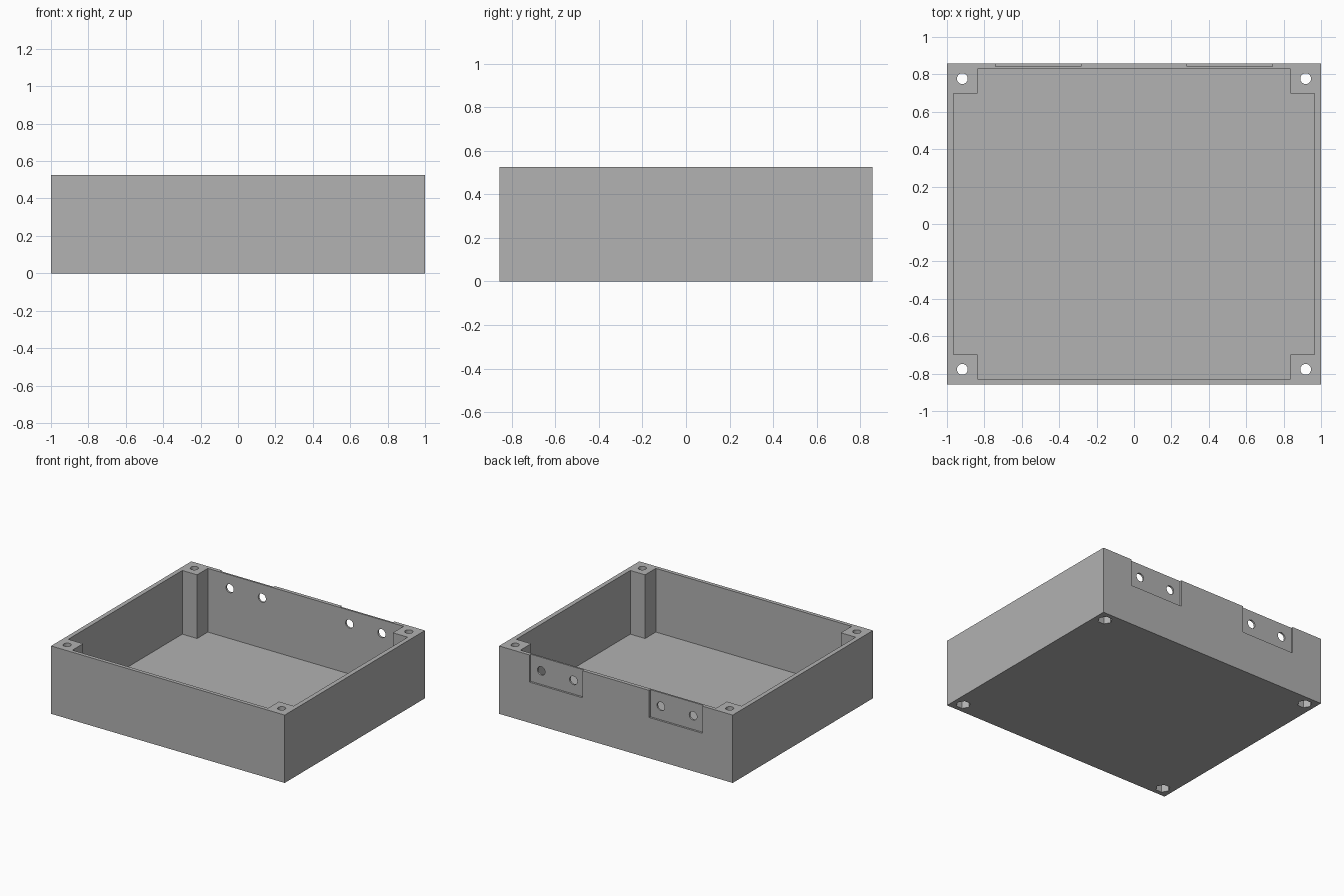
import bpy
from math import cos, sin, pi
from mathutils import Matrix

if "Cube" in bpy.data.objects:
    bpy.data.objects.remove(bpy.data.objects["Cube"], do_unlink=True)

# Overall sizes
HX, HY, H = 1.0, 0.857, 0.525
FLOOR = 0.032
IN_X, IN_Y = 0.965, 0.828        # inner wall faces
POST_X, POST_Y = 0.838, 0.697    # inner faces of the corner posts
BOLT_X, BOLT_Y = 0.918, 0.777

grey = bpy.data.materials.new("plain grey")
grey.use_nodes = True
colour = (0.445, 0.445, 0.445, 1)
grey.diffuse_color = colour
grey.node_tree.nodes["Principled BSDF"].inputs["Base Color"].default_value = colour


def prism(name, outline, z0, z1, matrix=Matrix()):
    """Extrude a counter-clockwise outline from z0 to z1."""
    n = len(outline)
    verts = [(x, y, z) for z in (z0, z1) for x, y in outline]
    faces = [list(range(n))[::-1], list(range(n, 2 * n))]
    faces += [(i, (i + 1) % n, n + (i + 1) % n, n + i) for i in range(n)]
    mesh = bpy.data.meshes.new(name)
    mesh.from_pydata(verts, [], faces)
    mesh.transform(matrix)
    mesh.materials.append(grey)
    obj = bpy.data.objects.new(name, mesh)
    bpy.context.collection.objects.link(obj)
    return obj


def rect(x0, x1, y0, y1):
    return [(x0, y0), (x1, y0), (x1, y1), (x0, y1)]


def ring(x, y, r, n):
    return [(x + r * cos(2 * pi * i / n), y + r * sin(2 * pi * i / n)) for i in range(n)]


def cut(target, cutter):
    cutter.hide_render = True
    mod = target.modifiers.new("cut", 'BOOLEAN')
    mod.operation = 'DIFFERENCE'
    mod.solver = 'EXACT'
    mod.object = cutter
    bpy.context.view_layer.objects.active = target
    bpy.ops.object.modifier_apply(modifier=mod.name)
    bpy.data.objects.remove(cutter, do_unlink=True)


# Solid block
box = prism("open_box", rect(-HX, HX, -HY, HY), 0, H)

# Cavity, leaving the floor, walls and four corner posts
cavity = []
for sx, sy in ((1, 1), (-1, 1), (-1, -1), (1, -1)):
    corner = [(IN_X, POST_Y), (POST_X, POST_Y), (POST_X, IN_Y)]
    if sx * sy < 0:
        corner.reverse()
    cavity += [(sx * x, sy * y) for x, y in corner]
cut(box, prism("cavity_cutter", cavity, FLOOR, H + 0.1))

# Bolt holes through the posts, with hexagonal nut pockets underneath
for sx in (-1, 1):
    for sy in (-1, 1):
        x, y = sx * BOLT_X, sy * BOLT_Y
        cut(box, prism("bolt_cutter", ring(x, y, 0.029, 24), -0.1, H + 0.1))
        cut(box, prism("nut_cutter", ring(x, y, 0.052, 6), -0.1, 0.06))

# Shallow hinge recesses in the back wall, each with two screw holes
to_back = Matrix.Rotation(-pi / 2, 4, 'X')   # local z becomes +y, local y becomes -z
for s in (-1, 1):
    x = s * 0.512
    cut(box, prism("recess_cutter", rect(x - 0.228, x + 0.228, HY - 0.015, HY + 0.1),
                   0.315, H + 0.1))
    for dx in (-0.138, 0.138):
        cut(box, prism("screw_cutter", ring(x + dx, -0.42, 0.033, 24),
                       IN_Y - 0.05, HY + 0.1, to_back))
